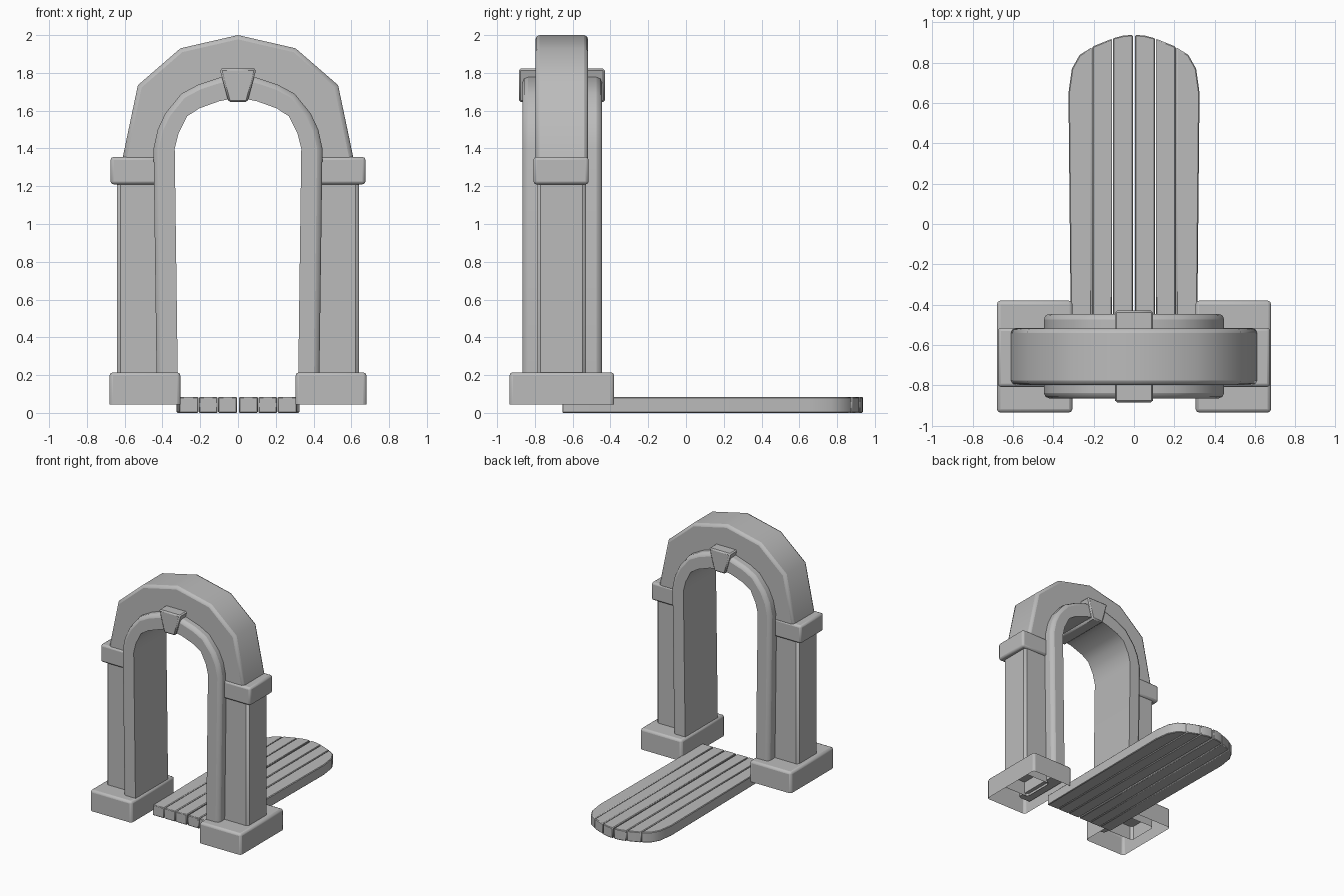
import bpy, bmesh, math

if "Cube" in bpy.data.objects:
    bpy.data.objects.remove(bpy.data.objects["Cube"])

stone = bpy.data.materials.new("grey stone")
stone.diffuse_color = (0.5, 0.5, 0.5, 1)
stone.use_nodes = True
stone.node_tree.nodes["Principled BSDF"].inputs["Base Color"].default_value = stone.diffuse_color


def prism(name, pts, lo, hi, axis="y", bevel=0.0, segments=2, open_bottom=False):
    """Extrude a closed 2D profile along y (x,z points) or z (x,y points)."""
    bm = bmesh.new()
    place = (lambda p, d: (p[0], d, p[1])) if axis == "y" else (lambda p, d: (p[0], p[1], d))
    a = [bm.verts.new(place(p, lo)) for p in pts]
    b = [bm.verts.new(place(p, hi)) for p in pts]
    bottom = bm.faces.new(a)
    bm.faces.new(b)
    n = len(pts)
    for i in range(n):
        j = (i + 1) % n
        bm.faces.new((a[i], a[j], b[j], b[i]))
    bmesh.ops.recalc_face_normals(bm, faces=bm.faces[:])
    if open_bottom:
        bm.faces.remove(bottom)
    mesh = bpy.data.meshes.new(name)
    bm.to_mesh(mesh)
    bm.free()
    mesh.materials.append(stone)
    ob = bpy.data.objects.new(name, mesh)
    bpy.context.collection.objects.link(ob)
    if bevel:
        mod = ob.modifiers.new("soft edges", "BEVEL")
        mod.width = bevel
        mod.segments = segments
        mod.limit_method = "ANGLE"
        mod.angle_limit = math.radians(50)
    bpy.ops.object.select_all(action="DESELECT")
    ob.select_set(True)
    bpy.context.view_layer.objects.active = ob
    bpy.ops.object.shade_smooth_by_angle(angle=math.radians(40))
    return ob


def box(name, x, y, z, **kw):
    rect = [(x[0], y[0]), (x[1], y[0]), (x[1], y[1]), (x[0], y[1])]
    return prism(name, rect, z[0], z[1], axis="z", **kw)


def arch(outer, inner):
    """Close a symmetric arch band from right-hand outer and inner curves ending at x = 0."""
    mirror = lambda c: [(-x, z) for x, z in reversed(c[:-1])]
    return outer + mirror(outer) + list(reversed(inner + mirror(inner)))


# Side supports: hollow plinth, pillar and cap block
for side, s in (("left", -1), ("right", 1)):
    span = lambda a, b: (a * s, b * s)
    box(side + "_plinth", span(0.305, 0.68), (-0.935, -0.38), (0.045, 0.215),
        bevel=0.018, open_bottom=True)
    box(side + "_pillar", span(0.40, 0.64), (-0.787, -0.53), (0.10, 1.25),
        bevel=0.018, segments=1, open_bottom=True)
    box(side + "_cap", span(0.40, 0.675), (-0.808, -0.515), (1.21, 1.355), bevel=0.016)

# Faceted outer arch
outer = [(0.615, 1.33), (0.53, 1.735), (0.305, 1.93), (0, 2.0)]
inner = [(0.40, 1.33), (0.36, 1.56), (0.25, 1.68), (0, 1.73)]
prism("outer_arch", arch(outer, inner), -0.797, -0.518, bevel=0.022)

# Inner arch lining that runs down to the plinths
outer = [(0.43, 0.12), (0.447, 1.40), (0.425, 1.50), (0.385, 1.585), (0.30, 1.69),
         (0.21, 1.738), (0.095, 1.776), (0, 1.785)]
inner = [(0.318, 0.12), (0.335, 1.40), (0.315, 1.48), (0.27, 1.57), (0.205, 1.612),
         (0.10, 1.65), (0, 1.67)]
lining = prism("inner_arch", arch(outer, inner), -0.865, -0.445, bevel=0.028)

# Only the rims on the outer side are strongly rounded
lining.modifiers["soft edges"].limit_method = "WEIGHT"
weights = lining.data.attributes.new("bevel_weight_edge", "FLOAT", "EDGE")
top_z = [z for x, z in outer]
outer_set = {(round(x, 3), round(z, 3)) for x, z in outer}
for e in lining.data.edges:
    ends = [lining.data.vertices[v].co for v in e.vertices]
    on_rim = all((round(abs(c.x), 3), round(c.z, 3)) in outer_set for c in ends)
    same_side = abs(ends[0].y - ends[1].y) < 0.01
    weights.data[e.index].value = 1.0 if on_rim and same_side else 0.0

# Wedge keystone through the crown
prism("keystone", [(-0.097, 1.822), (0.097, 1.822), (0.05, 1.645), (-0.05, 1.645)],
      -0.885, -0.43, bevel=0.01, segments=1)

# Fallen door: six planks cut from a rounded outline, with a gap at the centre
edge = [(0, 0.937), (0.05, 0.935), (0.10, 0.922), (0.20, 0.882), (0.27, 0.838),
        (0.308, 0.77), (0.325, 0.65), (0.312, -0.655)]


def end_y(x):
    for (x0, y0), (x1, y1) in zip(edge, edge[1:]):
        if x0 <= x <= x1:
            return y0 + (y1 - y0) * (x - x0) / (x1 - x0)


cuts = [0.005, 0.108, 0.21, None]
for side, s in (("left", -1), ("right", 1)):
    for i in range(3):
        a, b = cuts[i], cuts[i + 1]
        pts = [(a, -0.655), (a, end_y(a))]
        if b:
            b -= 0.003
            pts += [p for p in edge if a < p[0] < b] + [(b, end_y(b)), (b, -0.655)]
        else:
            pts += [p for p in edge if p[0] > a]
        prism(f"{side}_door_plank_{i + 1}", [(x * s, y) for x, y in pts], 0.0, 0.085,
              axis="z", bevel=0.005, segments=1)
